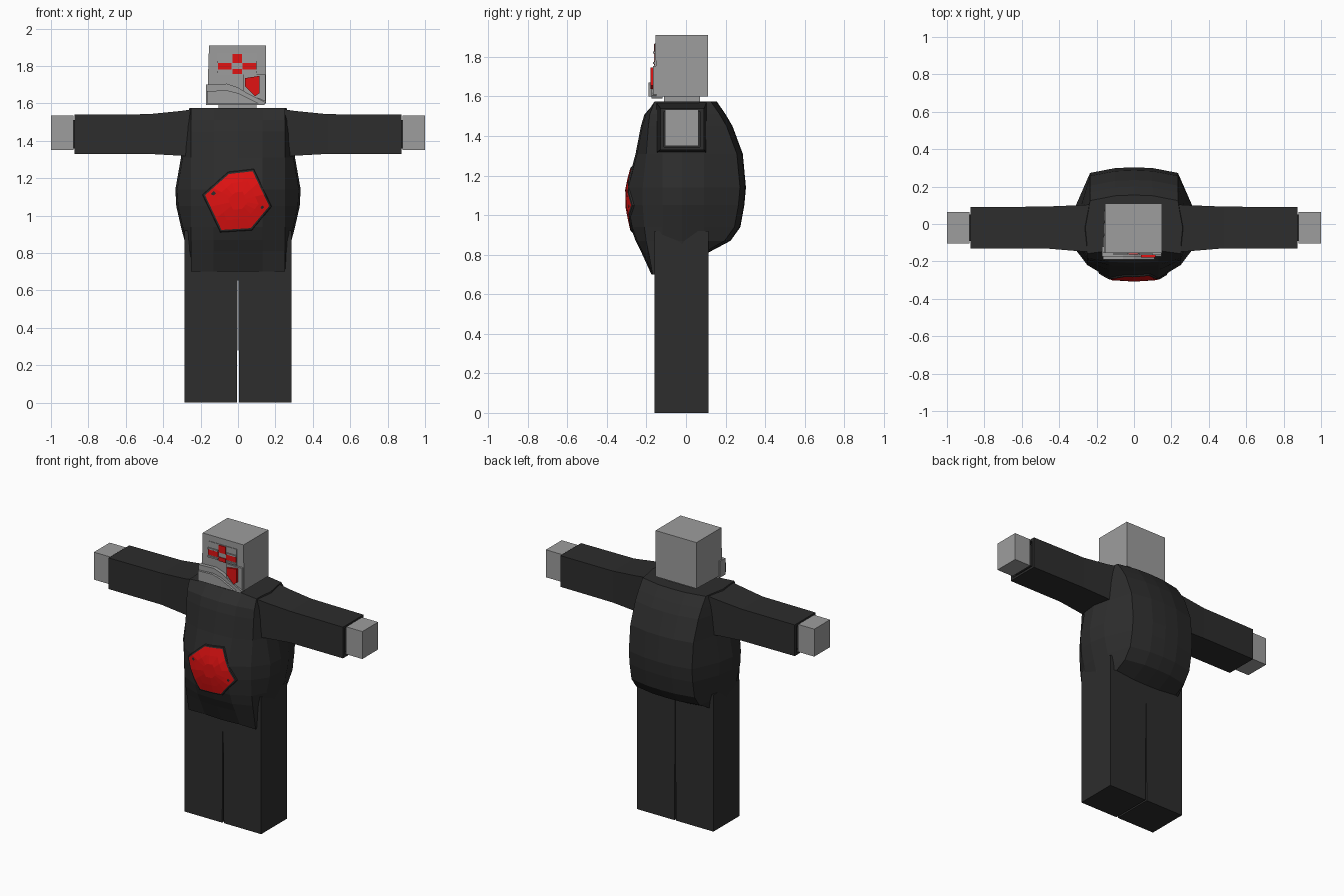
import bpy, bmesh
from mathutils import Vector
from mathutils.bvhtree import BVHTree

if "Cube" in bpy.data.objects:
    bpy.data.objects.remove(bpy.data.objects["Cube"])


def material(name, color):
    m = bpy.data.materials.new(name)
    m.diffuse_color = (*color, 1)
    m.use_nodes = True
    m.node_tree.nodes["Principled BSDF"].inputs["Base Color"].default_value = m.diffuse_color
    return m


CLOTH = material("black cloth", (0.026, 0.026, 0.026))
GREY = material("grey metal", (0.34, 0.34, 0.34))
RED = material("red", (0.75, 0.006, 0.006))


def finish(name, bm, *mats):
    bmesh.ops.recalc_face_normals(bm, faces=bm.faces)
    me = bpy.data.meshes.new(name)
    bm.to_mesh(me)
    for m in mats:
        me.materials.append(m)
    ob = bpy.data.objects.new(name, me)
    bpy.context.collection.objects.link(ob)
    return ob


def loft(name, rings, mat):
    """Skin a list of equal-length rings and cap both ends."""
    bm = bmesh.new()
    vs = [[bm.verts.new(p) for p in r] for r in rings]
    n = len(vs[0])
    for a, b in zip(vs, vs[1:]):
        for i in range(n):
            bm.faces.new((a[i], a[(i + 1) % n], b[(i + 1) % n], b[i]))
    bm.faces.new(vs[0])
    bm.faces.new(vs[-1])
    return finish(name, bm, mat)


def box(name, x, y, z, mat):
    ring = lambda h: [(x[0], y[0], h), (x[1], y[0], h), (x[1], y[1], h), (x[0], y[1], h)]
    return loft(name, [ring(z[0]), ring(z[1])], mat)


def plate(name, outline, y_back, y_front, mat):
    """Extrude an x-z outline along y."""
    return loft(name, [[(x, y, z) for x, z in outline] for y in (y_back, y_front)], mat)


# Torso: faceted belly and rounded back, lofted upwards
def torso_ring(z, yf, yb, w):
    corner = -0.165 + 0.4 * (yf + 0.165)
    half = [(0.13, yf + 0.008), (0.25, corner), (w - 0.01, -0.12), (w, -0.02),
            (w - 0.02, 0.09), (0.235, yb - 0.03), (0.1, yb - 0.004)]
    pts = [(0, yf)] + half + [(0, yb)] + [(-x, y) for x, y in reversed(half)]
    return [(x, y, z) for x, y in pts]


levels = [(0.70, -0.175, 0.09, 0.26), (0.81, -0.225, 0.112, 0.28), (0.87, -0.255, 0.225, 0.287),
          (0.94, -0.28, 0.275, 0.305), (1.05, -0.30, 0.295, 0.33), (1.14, -0.30, 0.303, 0.335),
          (1.31, -0.255, 0.287, 0.305), (1.45, -0.228, 0.235, 0.29), (1.51, -0.21, 0.2, 0.28),
          (1.575, -0.15, 0.155, 0.26)]
torso = loft("torso", [torso_ring(*l) for l in levels], CLOTH)

# Red belly panel with a dark rim, projected onto the torso
bm = bmesh.new()
bm.from_mesh(torso.data)
tree = BVHTree.FromBMesh(bm)
bm.free()
outline = [(-0.18, 1.11), (-0.05, 1.225), (0.08, 1.24), (0.17, 1.05), (0.07, 0.93), (-0.09, 0.92)]
edge = []
for a, b in zip(outline, outline[1:] + outline[:1]):
    edge += [Vector(a).lerp(Vector(b), t / 3) for t in range(3)]
centre = Vector((0, 1.08))


def on_torso(p, lift):
    hit = tree.ray_cast(Vector((p.x, -2, p.y)), Vector((0, 1, 0)))[0]
    return hit + Vector((0, -lift, 0))


bm = bmesh.new()
rings = [[bm.verts.new(on_torso(centre.lerp(p, s), lift)) for p in edge]
         for s, lift in ((1.06, 0.0), (1.04, 0.008), (0.98, 0.008), (0.65, 0.008), (0.3, 0.008))]
n = len(edge)
for k, (a, b) in enumerate(zip(rings, rings[1:])):
    for i in range(n):
        f = bm.faces.new((a[i], a[(i + 1) % n], b[(i + 1) % n], b[i]))
        f.material_index = 0 if k < 2 else 1
bm.faces.new(rings[-1]).material_index = 1
panel = finish("belly_panel", bm, CLOTH, RED)

for s, side in ((-1, "left"), (1, "right")):
    # Legs: plain blocks with a gap that narrows upwards
    loft(side + "_leg", [[(s * x, y, z) for x, y in
                          ((inner, -0.16), (0.285, -0.16), (0.285, 0.115), (inner, 0.115))]
                         for z, inner in ((0, 0.006), (0.7, 0.001), (0.92, 0.0))], CLOTH)
    # Sleeves: wider at the shoulder, with a recessed cuff
    sections = [(0.22, -0.15, 0.105, 1.31, 1.572), (0.3, -0.145, 0.1, 1.32, 1.56),
                (0.48, -0.13, 0.093, 1.33, 1.542), (0.873, -0.13, 0.09, 1.33, 1.54),
                (0.873, -0.11, 0.07, 1.345, 1.525), (0.85, -0.11, 0.07, 1.345, 1.525)]
    loft(side + "_sleeve", [[(s * x, y0, z0), (s * x, y1, z0), (s * x, y1, z1), (s * x, y0, z1)]
                            for x, y0, y1, z0, z1 in sections], CLOTH)
    # Hands: blocks with a dark wrist
    box(side + "_wrist", sorted((s * 0.84, s * 0.885)), (-0.09, 0.05), (1.36, 1.51), CLOTH)
    box(side + "_hand", sorted((s * 0.88, s)), (-0.105, 0.063), (1.35, 1.535), GREY)

# Neck and head
box("neck", (-0.105, 0.1), (-0.11, 0.07), (1.55, 1.62), GREY)
loft("head", [[(xl, yf, z), (0.15, yf, z), (0.15, 0.11, z), (-0.155, 0.11, z)]
              for z, xl, yf in ((1.6, -0.165, -0.15), (1.91, -0.155, -0.155))], GREY)

# Jaw: stepped guard sweeping across the lower face
jaw = [(-0.17, 1.59), (-0.17, 1.7), (-0.06, 1.705), (0.0, 1.685), (0.04, 1.66), (0.148, 1.605), (0.14, 1.59)]
plate("jaw", jaw, -0.12, -0.175, GREY)
plate("jaw_guard", [(-0.165, 1.6), (-0.165, 1.665), (-0.06, 1.67), (0.0, 1.655),
                    (0.04, 1.635), (0.11, 1.6)], -0.17, -0.19, GREY)

# Cheek: raised frame with a red plate
plate("cheek_frame", [(0.03, 1.66), (0.03, 1.755), (0.147, 1.755), (0.147, 1.61)], -0.14, -0.166, GREY)
plate("cheek_plate", [(0.038, 1.69), (0.038, 1.735), (0.115, 1.747), (0.115, 1.655), (0.092, 1.638)],
      -0.16, -0.179, RED)

# Visor: raised frame bars and four red cells around a grey centre
box("visor", (-0.11, 0.1), (-0.14, -0.158), (1.755, 1.868), GREY)
for i, (x0, x1, z0, z1) in enumerate([(-0.03, 0.022, 1.815, 1.864), (-0.108, -0.035, 1.78, 1.815),
                                      (0.024, 0.1, 1.78, 1.815), (-0.03, 0.022, 1.757, 1.784)]):
    box(f"visor_cell_{i + 1}", (x0, x1), (-0.163, -0.156), (z0, z1), RED)
for i, (x0, x1, z) in enumerate([(-0.11, -0.035, 1.822), (0.026, 0.1, 1.822),
                                 (-0.11, -0.035, 1.768), (0.026, 0.1, 1.768)]):
    box(f"visor_bar_{i + 1}", (x0, x1), (-0.166, -0.15), (z - 0.005, z + 0.005), GREY)
